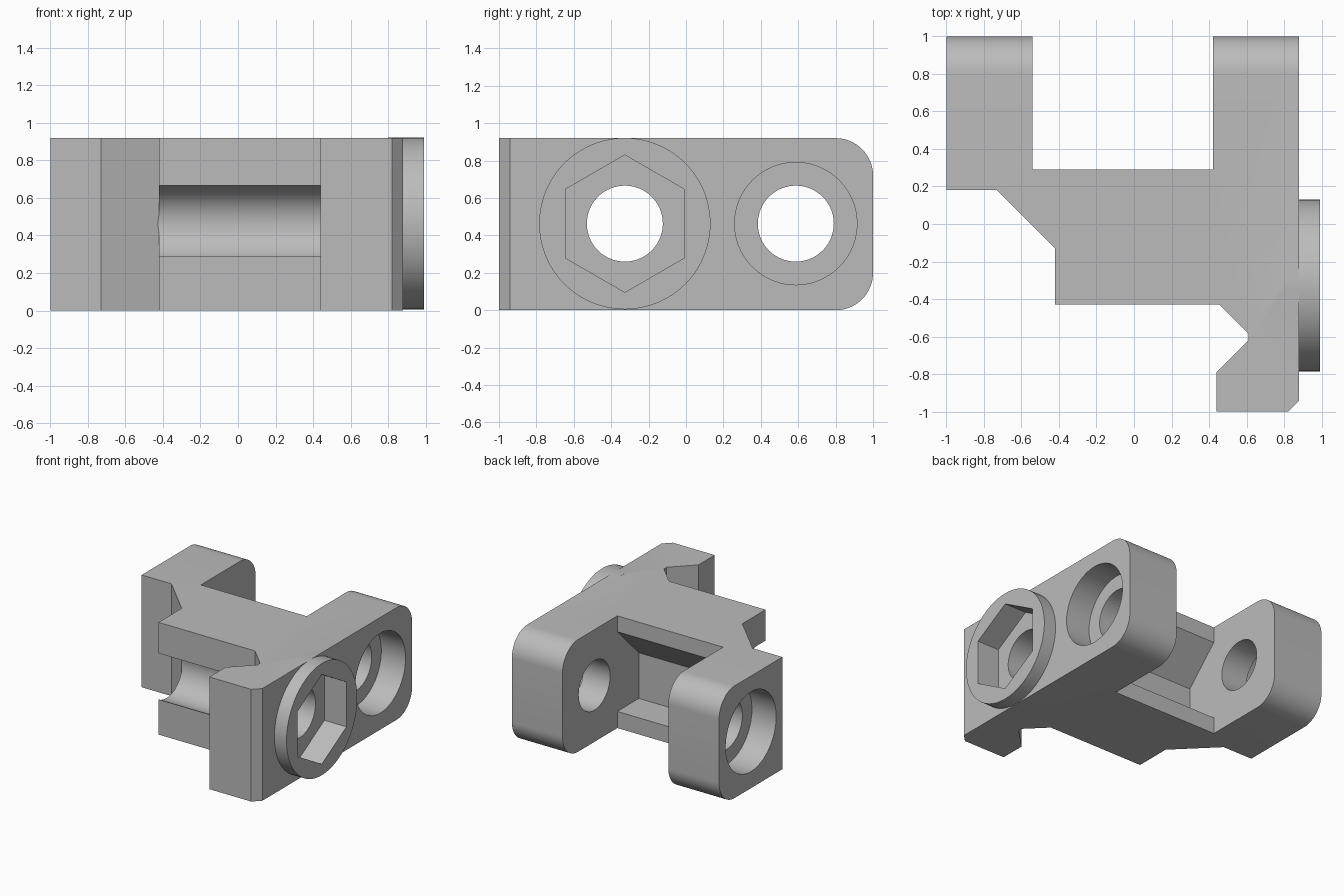
import bpy, bmesh
from math import pi, cos, sin, radians

if "Cube" in bpy.data.objects:
    bpy.data.objects.remove(bpy.data.objects["Cube"])

HEIGHT, MID = 0.92, 0.463
CLAMP_Y, PIVOT_Y = -0.327, 0.587

grey = bpy.data.materials.new("plain grey")
grey.use_nodes = True
grey.diffuse_color = (0.5, 0.5, 0.5, 1)
grey.node_tree.nodes["Principled BSDF"].inputs["Base Color"].default_value = grey.diffuse_color


def prism(name, points, offset):
    """Extrude a closed outline of 3D points along an offset."""
    bm = bmesh.new()
    face = bm.faces.new([bm.verts.new(p) for p in points])
    top = bmesh.ops.extrude_face_region(bm, geom=[face])["geom"]
    bmesh.ops.translate(bm, vec=offset, verts=[v for v in top if isinstance(v, bmesh.types.BMVert)])
    bmesh.ops.recalc_face_normals(bm, faces=bm.faces)
    mesh = bpy.data.meshes.new(name)
    bm.to_mesh(mesh)
    bm.free()
    mesh.materials.append(grey)
    obj = bpy.data.objects.new(name, mesh)
    bpy.context.collection.objects.link(obj)
    return obj


def rod(name, y, radius, x0, x1, sides=96):
    """Round or hexagonal bar along x; a corner points straight up."""
    ring = [(x0, y + radius * sin(2 * pi * i / sides), MID + radius * cos(2 * pi * i / sides))
            for i in range(sides)]
    return prism(name, ring, (x1 - x0, 0, 0))


def channel(name, outline, x0, x1):
    """Bar along x with a (y, z) cross-section."""
    return prism(name, [(x0, y, z) for y, z in outline], (x1 - x0, 0, 0))


def combine(target, tool, operation):
    mod = target.modifiers.new(tool.name, 'BOOLEAN')
    mod.operation, mod.solver, mod.object = operation, 'EXACT', tool
    bpy.ops.object.select_all(action='DESELECT')
    bpy.context.view_layer.objects.active = target
    target.select_set(True)
    bpy.ops.object.modifier_apply(modifier=mod.name)
    bpy.data.objects.remove(tool)


# Body: plan outline with dovetail jaws at the front and two arms at the back
plan = [(-1, 1), (-1, .18), (-.73, .18), (-.42, -.13), (-.42, -.43), (.455, -.43),
        (.61, -.585), (.61, -.62), (.44, -.79), (.44, -1), (.82, -1), (.88, -.94),
        (.88, 1), (.42, 1), (.42, .29), (-.54, .29), (-.54, 1)]
body = prism("clamp_body", [(x, y, 0) for x, y in plan], (0, 0, HEIGHT))

# Round the ends of the arms
bm = bmesh.new()
bm.from_mesh(body.data)
ends = [e for e in bm.edges if all(v.co.y > .99 for v in e.verts)
        and abs(e.verts[0].co.z - e.verts[1].co.z) < .01]
bmesh.ops.bevel(bm, geom=ends, offset=0.2, segments=16, profile=0.5, affect='EDGES')
bm.to_mesh(body.data)
bm.free()

# Raised boss around the nut pocket
combine(body, rod("boss", CLAMP_Y, .458, .8, .99), 'UNION')

# Clamp bolt hole, its open front slot and the nut pocket
combine(body, rod("clamp_hole", CLAMP_Y, .203, -.7, 1.2), 'DIFFERENCE')
slot = [(CLAMP_Y, MID), (-.6, MID), (-.6, MID + .203), (CLAMP_Y, MID + .203)]
combine(body, channel("front_slot", slot, -.6, .5), 'DIFFERENCE')
combine(body, rod("nut_pocket", CLAMP_Y, .367, .79, 1.2, 6), 'DIFFERENCE')

# Pivot hole with a counterbore in each outer face
combine(body, rod("pivot_hole", PIVOT_Y, .203, -1.2, 1.2), 'DIFFERENCE')
for x0, x1 in ((-1.2, -.78), (.66, 1.2)):
    combine(body, rod("counterbore", PIVOT_Y, .327, x0, x1), 'DIFFERENCE')

# Relief channel between the arms, with a sloping roof
relief = [(.4, .136), (.01, .136), (.01, .51), (.29, .79), (.4, .79)]
combine(body, channel("relief", relief, -.54, .42), 'DIFFERENCE')

bpy.ops.object.shade_smooth_by_angle(angle=radians(25))
